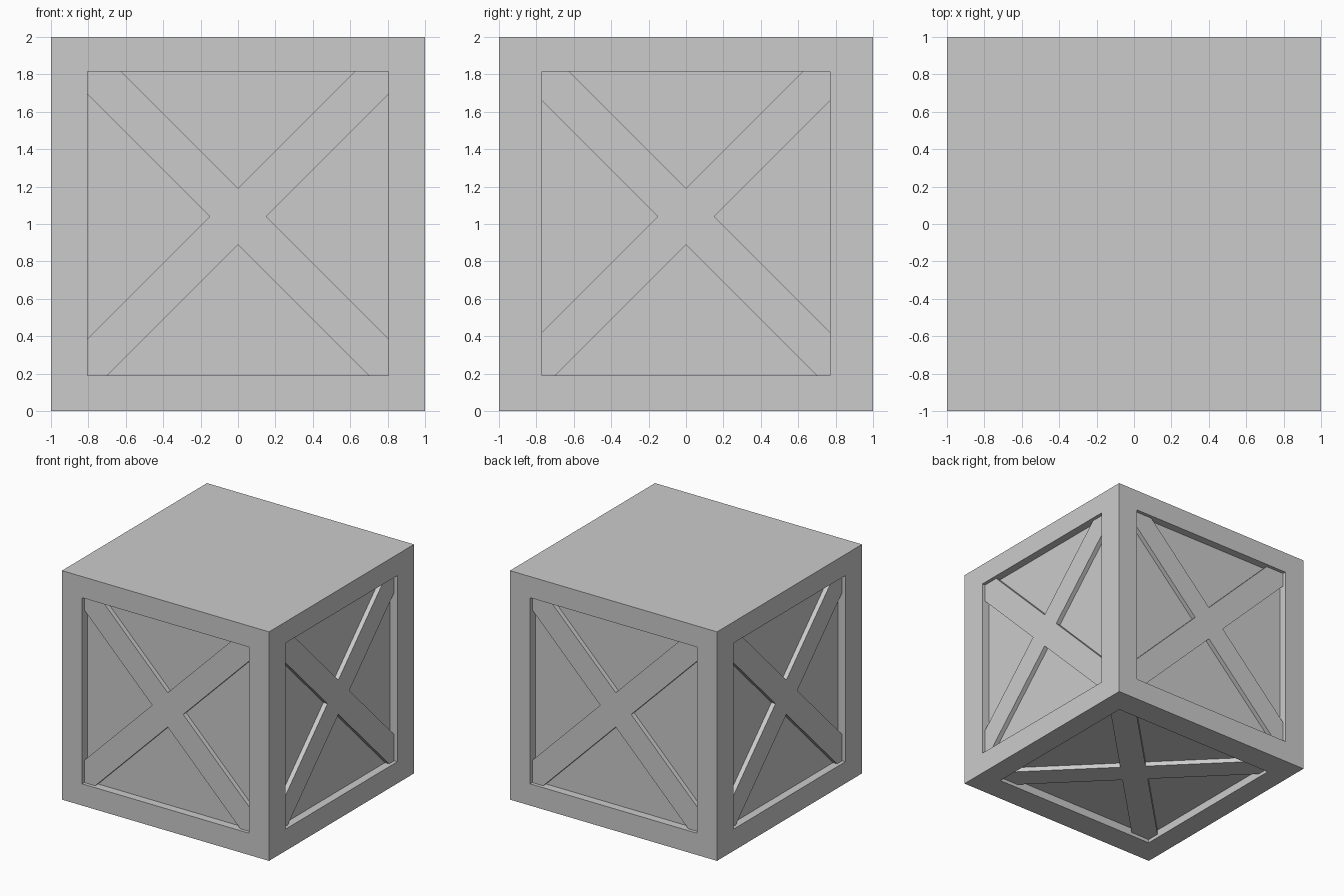
import bpy, bmesh
from math import pi
from mathutils import Matrix, Vector

if "Cube" in bpy.data.objects:
    bpy.data.objects.remove(bpy.data.objects["Cube"])

PANEL, BRACE = 0.07, 0.03       # recess depth of panels and of braces
HALF, LENGTH = 0.106, 1.175     # brace half width and half length


def mesh_object(name, bm):
    bmesh.ops.recalc_face_normals(bm, faces=bm.faces)
    me = bpy.data.meshes.new(name)
    bm.to_mesh(me)
    bm.free()
    ob = bpy.data.objects.new(name, me)
    bpy.context.collection.objects.link(ob)
    return ob


def box(name, size, matrix):
    bm = bmesh.new()
    bmesh.ops.create_cube(bm, size=1)
    bmesh.ops.scale(bm, vec=size, verts=bm.verts)
    bm.transform(matrix)
    return mesh_object(name, bm)


def cross(name, depth, matrix):
    # X-shaped plate lying in local xy, from z = 0 down to -depth
    bm = bmesh.new()
    verts = []
    for k in range(4):
        rot = Matrix.Rotation(pi / 4 + k * pi / 2, 4, 'Z')
        for p in ((LENGTH, -HALF), (LENGTH, HALF), (HALF, HALF)):
            verts.append(bm.verts.new(rot @ Vector((*p, 0))))
    face = bm.faces.new(verts)
    ext = bmesh.ops.extrude_face_region(bm, geom=[face])
    new = [g for g in ext['geom'] if isinstance(g, bmesh.types.BMVert)]
    bmesh.ops.translate(bm, vec=(0, 0, -depth), verts=new)
    bm.transform(matrix)
    return mesh_object(name, bm)


# Each side: local z points outward, origin on the outer face
def side(angle):
    return (Matrix.Translation((0, 0, 1)) @ Matrix.Rotation(angle, 4, 'Z')
            @ Matrix.Translation((0, -1, 0)) @ Matrix.Rotation(pi / 2, 4, 'X'))


# name, placement, opening width, opening height, opening centre, brace centre
sides = [(n, side(k * pi / 2), (1.61, 1.54)[k % 2], 1.625, 0.0025, 0.04)
         for k, n in enumerate(("front", "right", "back", "left"))]
sides.append(("bottom", Matrix.Rotation(pi, 4, 'X'), 1.61, 1.54, 0, 0))

# Crate body with recessed panels, plain top
body = box("crate_body", (2, 2, 2), Matrix.Translation((0, 0, 1)))
for name, m, w, h, cy, by in sides:
    cutter = box(name + "_cutter", (w, h, 2 * PANEL), m @ Matrix.Translation((0, cy, 0)))
    cutter.hide_render = True
    cutter.hide_set(True)
    mod = body.modifiers.new(name + "_recess", 'BOOLEAN')
    mod.operation, mod.solver, mod.object = 'DIFFERENCE', 'EXACT', cutter
    # Crossed braces, ends buried in the frame
    cross(name + "_braces", PANEL - BRACE + 0.01, m @ Matrix.Translation((0, by, -BRACE)))
